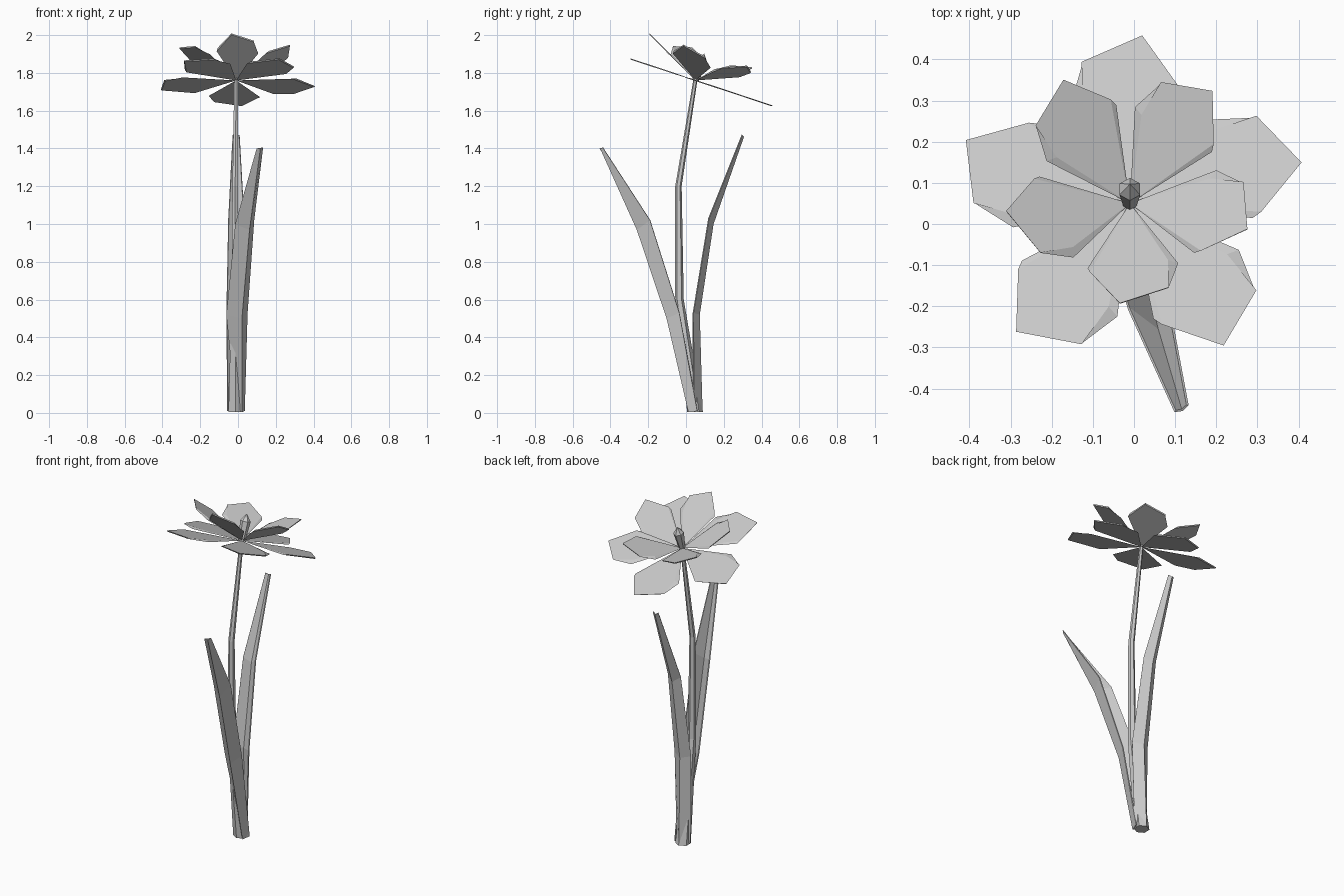
import bpy, math
from mathutils import Matrix, Vector

if "Cube" in bpy.data.objects:
    bpy.data.objects.remove(bpy.data.objects["Cube"])

CENTRE = Vector((-0.01, 0.05, 1.76))
TILT = Matrix.Translation(CENTRE) @ Matrix.Rotation(math.radians(-18.3), 4, 'X')

def make(name, verts, faces):
    me = bpy.data.meshes.new(name)
    me.from_pydata([tuple(v) for v in verts], [], faces)
    me.update()
    ob = bpy.data.objects.new(name, me)
    bpy.context.collection.objects.link(ob)
    return ob

def tube(name, rings, n, mat=Matrix.Identity(4), tip=None):
    # rings: (x, y, z, radius), capped; optional pointed tip
    v, f = [], []
    for x, y, z, r in rings:
        for i in range(n):
            a = 2 * math.pi * (i + 0.5) / n
            v.append(mat @ Vector((x + r * math.cos(a), y + r * math.sin(a), z)))
    for k in range(len(rings) - 1):
        for i in range(n):
            j = (i + 1) % n
            f.append((k * n + i, k * n + j, k * n + n + j, k * n + n + i))
    f.append(tuple(reversed(range(n))))
    top = (len(rings) - 1) * n
    if tip:
        v.append(mat @ Vector(tip))
        f += [(top + i, top + (i + 1) % n, len(v) - 1) for i in range(n)]
    else:
        f.append(tuple(range(top, top + n)))
    return make(name, v, f)

# petals: an upper face and a slightly wider under face meeting at the root
UPPER = [(-22, .32), (-4, .43), (18, .38), (25, .27)]
UNDER = [(-25, .30), (-4, .425), (18, .375), (30, .29)]

def petal(name, axis, elev, scale):
    m = TILT @ Matrix.Rotation(math.radians(axis), 4, 'Z') @ Matrix.Rotation(math.radians(-elev), 4, 'Y')
    v = [m @ Vector((0, 0, 0))]
    for pts, z in ((UPPER, 0.003), (UNDER, -0.003)):
        for a, r in pts:
            a = math.radians(a)
            v.append(m @ Vector((r * scale * math.cos(a), r * scale * math.sin(a), z)))
    f = [(0, 1, 2, 3, 4), (0, 8, 7, 6, 5)]
    f += [(i, i + 4, i + 5, i + 1) for i in (1, 2, 3)]
    f += [(0, 5, 1), (0, 4, 8)]
    return make(name, v, f)

for k in range(5):
    petal(f"outer_petal_{k + 1}", 90 + 72 * k, 0, 1.0)
    petal(f"inner_petal_{k + 1}", -90 + 72 * k, 27, 0.81)

# pistil
tube("pistil", [(0, 0, 0, .018), (0, 0, .11, .029)], 6, TILT, (0, 0, .15))

# stem
tube("stem", [(-.014, .048, .005, .042), (-.015, -.035, .6, .023),
              (-.015, -.04, 1.2, .017), (-.01, .05, 1.765, .011)], 6)

# leaves: folded strips, three points per section
def leaf(name, rows):
    v = [p for row in rows for p in row]
    f = []
    for k in range(len(rows) - 1):
        for i in range(2):
            a = k * 3 + i
            f.append((a, a + 1, a + 4, a + 3))
    ob = make(name, v, f)
    s = ob.modifiers.new("thickness", 'SOLIDIFY')
    s.thickness = 0.006
    s.offset = 0
    return ob

leaf("front_leaf", [
    [(-.01, .05, .01), (.02, .015, .005), (.033, .06, .01)],
    [(-.06, -.035, .52), (.02, -.1, .5), (.048, -.035, .53)],
    [(-.013, -.205, 1.0), (.06, -.258, .97), (.083, -.19, 1.02)],
    [(.1, -.455, 1.4), (.117, -.452, 1.4), (.13, -.44, 1.405)]])
leaf("back_leaf", [
    [(-.055, .035, .01), (-.015, .085, .005), (.03, .04, .01)],
    [(-.06, .038, .53), (-.01, .07, .52), (.045, .038, .53)],
    [(-.05, .12, 1.03), (-.01, .143, 1.0), (.032, .12, 1.03)],
    [(-.027, .297, 1.472), (-.01, .304, 1.462), (.007, .297, 1.472)]])
